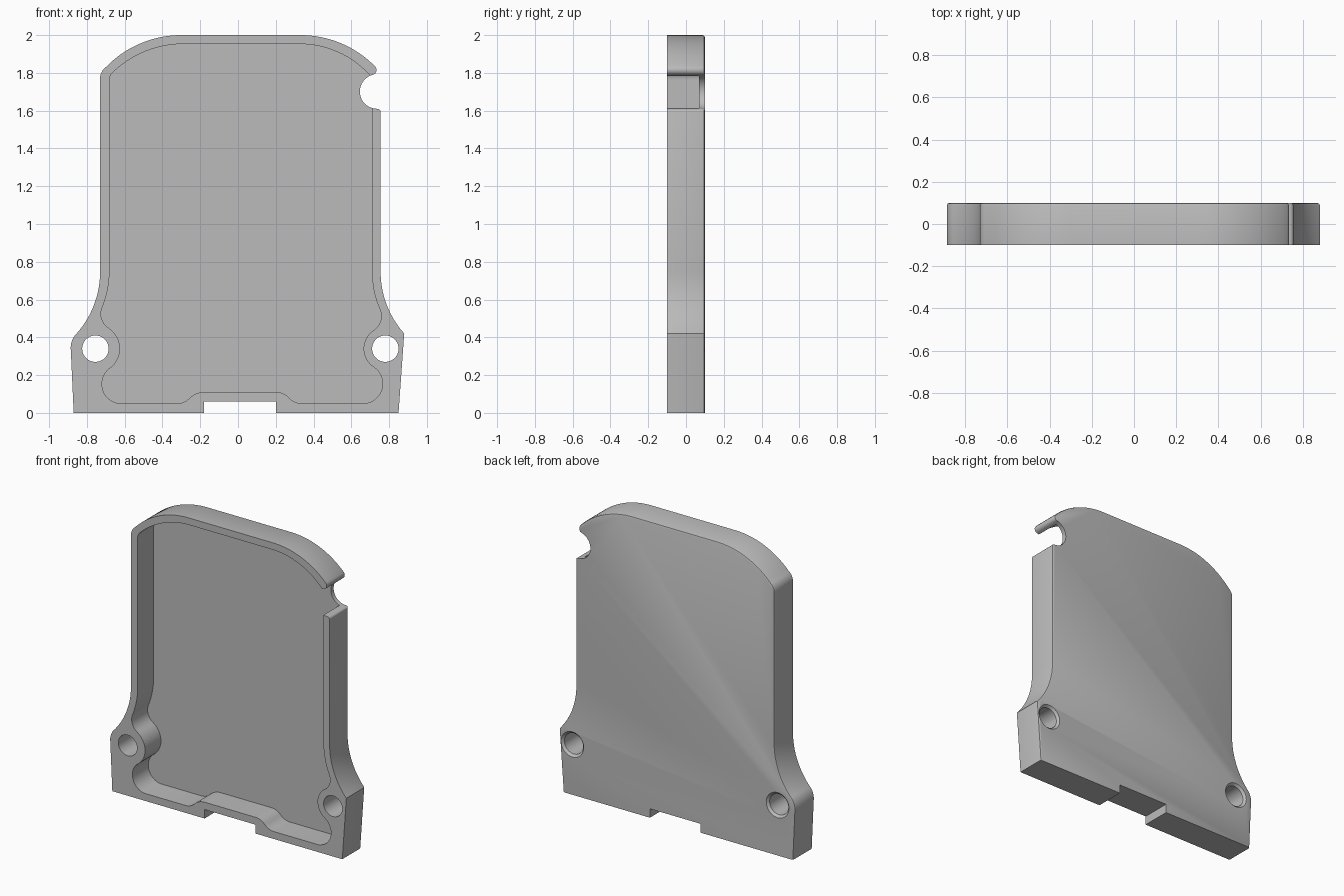
import bpy, bmesh, math
from mathutils import Vector

if "Cube" in bpy.data.objects:
    bpy.data.objects.remove(bpy.data.objects["Cube"])

grey = bpy.data.materials.new("plain grey")
grey.diffuse_color = (0.5, 0.5, 0.5, 1)
grey.use_nodes = True
grey.node_tree.nodes["Principled BSDF"].inputs["Base Color"].default_value = grey.diffuse_color


def arc(a, b, c, n=12):
    """Points on the circle from a through b to c."""
    (ax, az), (bx, bz), (cx, cz) = a, b, c
    d = 2 * (ax * (bz - cz) + bx * (cz - az) + cx * (az - bz))
    a2, b2, c2 = ax * ax + az * az, bx * bx + bz * bz, cx * cx + cz * cz
    ox = (a2 * (bz - cz) + b2 * (cz - az) + c2 * (az - bz)) / d
    oz = (a2 * (cx - bx) + b2 * (ax - cx) + c2 * (bx - ax)) / d
    r = math.hypot(ax - ox, az - oz)
    t0, t1, t2 = [math.atan2(p[1] - oz, p[0] - ox) for p in (a, b, c)]
    sweep, mid = (t2 - t0) % math.tau, (t1 - t0) % math.tau
    if mid > sweep:
        sweep -= math.tau
    return [(ox + r * math.cos(t0 + sweep * i / n),
             oz + r * math.sin(t0 + sweep * i / n)) for i in range(n + 1)]


def prism(name, pts, y0, y1, chamfer=None):
    """Extrude an x-z outline from y0 to y1, optionally rounding the back rim."""
    clean = [p for i, p in enumerate(pts) if math.dist(p, pts[i - 1]) > 1e-4]
    bm = bmesh.new()
    face = bm.faces.new([bm.verts.new((x, y0, z)) for x, z in clean])
    ext = bmesh.ops.extrude_face_region(bm, geom=[face])["geom"]
    bmesh.ops.translate(bm, vec=(0, y1 - y0, 0),
                        verts=[v for v in ext if isinstance(v, bmesh.types.BMVert)])
    bmesh.ops.recalc_face_normals(bm, faces=bm.faces)
    if chamfer:
        rim = [e for e in bm.edges
               if all(v.co.y > y1 - 1e-4 for v in e.verts)
               and chamfer((e.verts[0].co + e.verts[1].co) / 2)]
        bmesh.ops.bevel(bm, geom=rim, offset=0.012, segments=2, profile=0.5,
                        affect='EDGES', clamp_overlap=False)
    me = bpy.data.meshes.new(name)
    bm.to_mesh(me)
    bm.free()
    ob = bpy.data.objects.new(name, me)
    bpy.context.collection.objects.link(ob)
    me.materials.append(grey)
    return ob


def hole(name, x, z):
    """Round drill with a small countersink at the back."""
    bm = bmesh.new()
    rings = []
    for y, r in ((-0.2, 0.07), (0.085, 0.07), (0.12, 0.105)):
        rings.append([bm.verts.new((x + r * math.cos(t), y, z + r * math.sin(t)))
                      for t in (math.tau * i / 40 for i in range(40))])
    for lo, hi in zip(rings, rings[1:]):
        for i in range(40):
            bm.faces.new((lo[i - 1], lo[i], hi[i], hi[i - 1]))
    bm.faces.new(rings[0])
    bm.faces.new(rings[-1])
    bmesh.ops.recalc_face_normals(bm, faces=bm.faces)
    me = bpy.data.meshes.new(name)
    bm.to_mesh(me)
    bm.free()
    me.materials.append(grey)
    ob = bpy.data.objects.new(name, me)
    bpy.context.collection.objects.link(ob)
    return ob


# Outer outline, clockwise from the bottom left, with side notch and bottom slot
outline = (
    [(-0.87, 0)]
    + arc((-0.885, 0.33), (-0.878, 0.385), (-0.85, 0.425), 8)
    + arc((-0.85, 0.425), (-0.762, 0.573), (-0.73, 0.75))
    + arc((-0.73, 1.77), (-0.722, 1.805), (-0.70, 1.83), 6)
    + arc((-0.70, 1.83), (-0.517, 1.956), (-0.30, 2.0), 16)
    + arc((0.33, 2.0), (0.547, 1.956), (0.725, 1.835), 16)
    + arc((0.725, 1.835), (0.733, 1.81), (0.715, 1.79), 6)
    + arc((0.715, 1.79), (0.645, 1.70), (0.735, 1.61), 20)
    + arc((0.735, 1.61), (0.749, 1.606), (0.755, 1.595), 4)
    + arc((0.755, 0.75), (0.787, 0.573), (0.88, 0.42))
    + [(0.85, 0), (0.20, 0), (0.20, 0.06), (-0.18, 0.06), (-0.18, 0)])


def rounded_rim(m):
    in_notch = math.dist((m.x, m.z), (0.735, 1.70)) < 0.1
    return m.z > 0.07 and not in_notch


shell = prism("cover_shell", outline, -0.1, 0.1, rounded_rim)

# Pocket outline, running round the two screw bosses
pocket = (
    arc((-0.68, 0.75), (-0.693, 0.64), (-0.722, 0.55), 8)
    + arc((-0.722, 0.55), (-0.722, 0.50), (-0.686, 0.45), 8)
    + arc((-0.686, 0.45), (-0.625, 0.34), (-0.686, 0.23), 16)
    + arc((-0.686, 0.23), (-0.715, 0.12), (-0.63, 0.05))
    + arc((-0.32, 0.05), (-0.285, 0.058), (-0.255, 0.08), 6)
    + arc((-0.255, 0.08), (-0.22, 0.102), (-0.18, 0.11), 6)
    + arc((0.20, 0.11), (0.24, 0.102), (0.27, 0.08), 6)
    + arc((0.27, 0.08), (0.30, 0.058), (0.335, 0.05), 6)
    + arc((0.67, 0.05), (0.76, 0.12), (0.722, 0.24))
    + arc((0.722, 0.24), (0.665, 0.34), (0.722, 0.44), 16)
    + arc((0.722, 0.44), (0.756, 0.49), (0.75, 0.55), 8)
    + arc((0.75, 0.55), (0.721, 0.64), (0.71, 0.75), 8)
    + [(0.71, 1.75)]
    + arc((0.70, 1.785), (0.535, 1.907), (0.33, 1.953), 16)
    + arc((-0.30, 1.953), (-0.50, 1.91), (-0.665, 1.80), 16)
    + arc((-0.665, 1.80), (-0.676, 1.785), (-0.68, 1.76), 4))

cutters = [prism("pocket_cutter", pocket, -0.2, 0.07),
           hole("left_hole_cutter", -0.755, 0.34),
           hole("right_hole_cutter", 0.78, 0.34)]

# Cut the pocket and screw holes, then drop the cutters
bpy.context.view_layer.objects.active = shell
shell.select_set(True)
for c in cutters:
    c.hide_render = True
    mod = shell.modifiers.new(c.name, 'BOOLEAN')
    mod.operation, mod.solver, mod.object = 'DIFFERENCE', 'EXACT', c
    bpy.ops.object.modifier_apply(modifier=mod.name)
    bpy.data.objects.remove(c)

bpy.ops.object.shade_smooth_by_angle(angle=math.radians(30))
